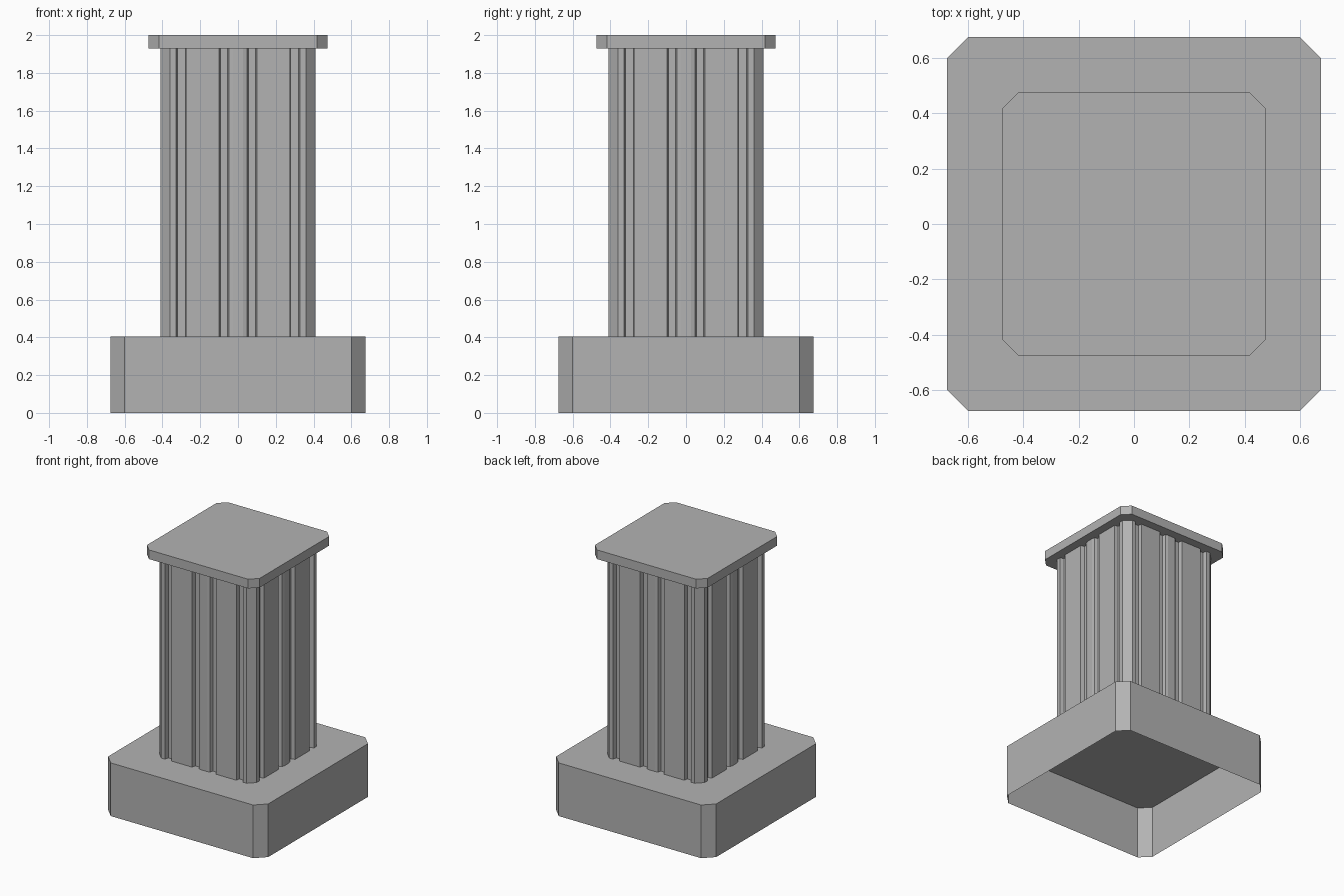
import bpy
import bmesh
from mathutils import Matrix, Vector

old = bpy.data.objects.get("Cube")
if old:
    bpy.data.objects.remove(old, do_unlink=True)

stone = bpy.data.materials.new("stone grey")
stone.use_nodes = True
GREY = (0.45, 0.45, 0.45, 1.0)
stone.diffuse_color = GREY
stone.node_tree.nodes["Principled BSDF"].inputs["Base Color"].default_value = GREY


def prism(name, half_side, z0, z1, bottom=True, top=True):
    """Extrude an outline made of one half side, mirrored and turned four times.
    half_side lists (distance along the side, distance from the centre)."""
    side = [(-x, -d) for x, d in reversed(half_side)] + [(x, -d) for x, d in half_side]
    outline = []
    for turn in range(4):
        rot = Matrix.Rotation(turn * 1.5707963, 2)
        outline += [rot @ Vector(p) for p in side]
    bm = bmesh.new()
    low = [bm.verts.new((p.x, p.y, z0)) for p in outline]
    high = [bm.verts.new((p.x, p.y, z1)) for p in outline]
    n = len(outline)
    for i in range(n):
        j = (i + 1) % n
        bm.faces.new((low[i], low[j], high[j], high[i]))
    if top:
        bm.faces.new(high)
    if bottom:
        bm.faces.new(low[::-1])
    mesh = bpy.data.meshes.new(name)
    bm.to_mesh(mesh)
    bm.free()
    mesh.materials.append(stone)
    obj = bpy.data.objects.new(name, mesh)
    bpy.context.collection.objects.link(obj)
    return obj


# Plinth: chamfered block, open underneath
prism("plinth", [(0.60, 0.675)], 0.0, 0.405, bottom=False)

# Shaft: centre rib, two panels and corner posts parted by grooves
FACE, FLOOR, TAPER = 0.41, 0.38, 0.008
shaft_side = [(0.027, FACE), (0.047, FACE - 0.006)]
for start, end in ((0.055, 0.097), (0.278, 0.325)):
    if start > 0.1:
        shaft_side.append((start - TAPER / 2, FACE))
    shaft_side += [(start, FLOOR), (end - TAPER / 2, FLOOR), (end + TAPER / 2, FACE)]
shaft_side.append((0.36, FACE))
prism("shaft", shaft_side, 0.405, 1.93, bottom=False, top=False)

# Cap: thin chamfered slab
prism("cap", [(0.418, 0.475)], 1.93, 2.0)
